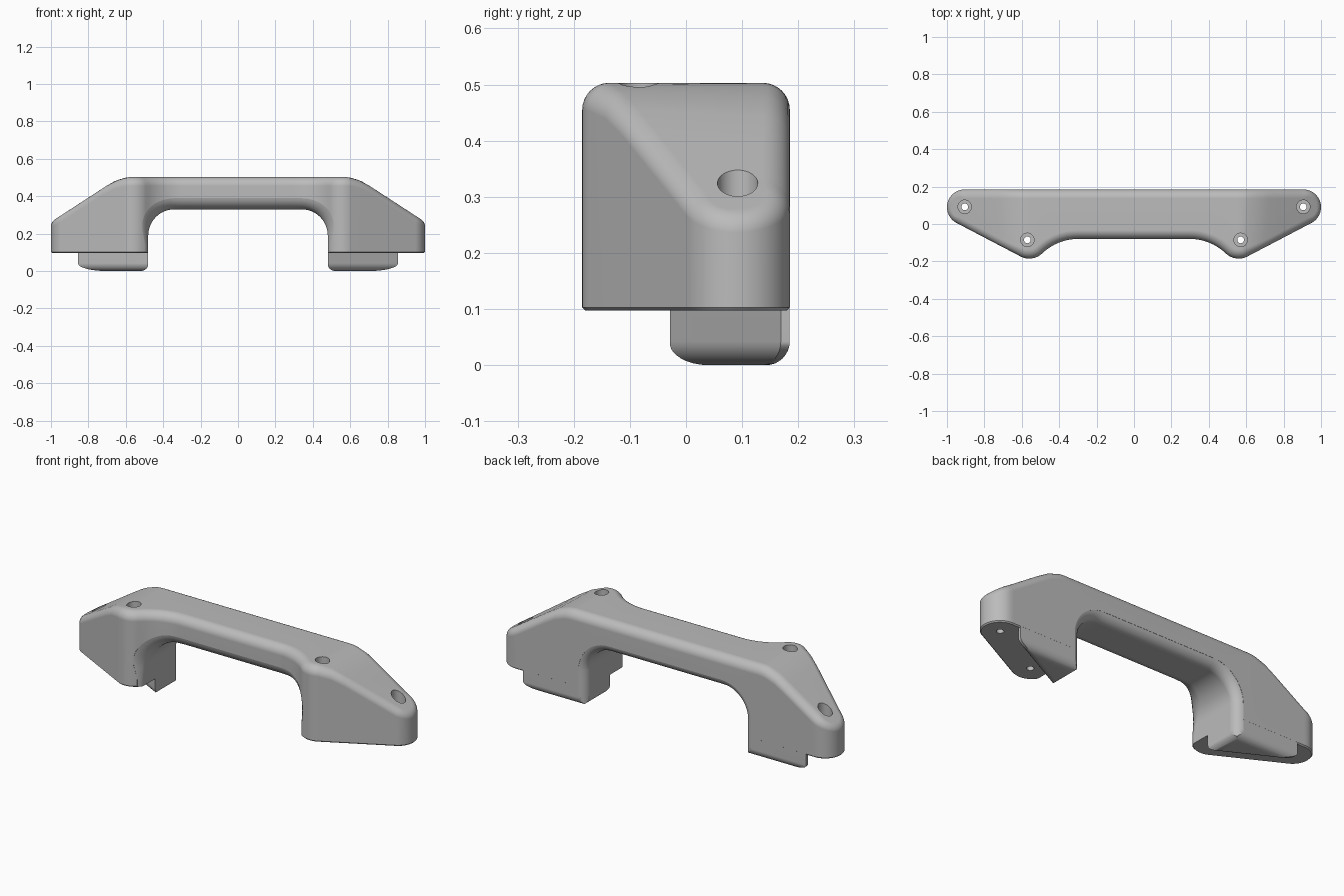
import bpy, bmesh
from math import sin, cos, pi, radians, atan2, sqrt, hypot

if "Cube" in bpy.data.objects:
    bpy.data.objects.remove(bpy.data.objects["Cube"], do_unlink=True)

GREY = (0.5, 0.5, 0.5, 1)
mat = bpy.data.materials.new("plain_grey")
mat.use_nodes = True
mat.diffuse_color = GREY
mat.node_tree.nodes["Principled BSDF"].inputs["Base Color"].default_value = GREY


def loft(name, rings, top_faces=None):
    """Skin closed rings of equal length; top_faces replaces the last cap."""
    bm = bmesh.new()
    vs = [[bm.verts.new(p) for p in ring] for ring in rings]
    n = len(vs[0])
    for a, b in zip(vs, vs[1:]):
        for i in range(n):
            j = (i + 1) % n
            bm.faces.new((a[i], a[j], b[j], b[i]))
    bm.faces.new(vs[0])
    for f in top_faces or [range(n)]:
        bm.faces.new([vs[-1][i] for i in f])
    bmesh.ops.remove_doubles(bm, verts=bm.verts[:], dist=1e-5)
    bmesh.ops.recalc_face_normals(bm, faces=bm.faces[:])
    me = bpy.data.meshes.new(name)
    bm.to_mesh(me)
    bm.free()
    me.materials.append(mat)
    ob = bpy.data.objects.new(name, me)
    bpy.context.collection.objects.link(ob)
    return ob


def boolean(target, tool, op):
    tool.hide_render = True
    m = target.modifiers.new("cut", 'BOOLEAN')
    m.operation, m.solver, m.object = op, 'EXACT', tool
    bpy.context.view_layer.objects.active = target
    bpy.ops.object.modifier_apply(modifier=m.name)
    bpy.data.objects.remove(tool, do_unlink=True)


def arc(cx, cy, r, a0, a1, n):
    return [(cx + r * cos(radians(a0 + (a1 - a0) * i / n)),
             cy + r * sin(radians(a0 + (a1 - a0) * i / n))) for i in range(n + 1)]


# Plan outline, +x half: front edge with the swelling at the foot, then the back edge
BACK, TIP = 0.185, (0.905, 0.09)
front = [(0, -0.08), (0.1, -0.08), (0.2, -0.08)]
front += arc(0.30, -0.354, 0.274, 90, 46, 8)
front += arc(0.56, -0.085, 0.1, 226, 297.5, 12)[1:]
x0, y0 = front[-1]
tip_front = arc(*TIP, 0.095, -62.5, 0, 10)
x1, y1 = tip_front[0]
front += [(x0 + (x1 - x0) * k / 6, y0 + (y1 - y0) * k / 6) for k in range(1, 6)]
back = [(min(x, TIP[0]), BACK) for x, y in front]
front += tip_front
back += arc(*TIP, 0.095, 90, 0, 10)
n = len(front) - 1
loop = [(-x, y) for x, y in front[::-1]] + front[1:]
loop += back[-2::-1] + [(-x, y) for x, y in back[1:-1]]


def front_y(x):
    x = abs(x)
    for (xa, ya), (xb, yb) in zip(front, front[1:]):
        if xa <= x <= xb:
            return ya + (yb - ya) * (x - xa) / max(xb - xa, 1e-9)
    return TIP[1]


def top_z(x):
    """Flat top easing into the sloped shoulder."""
    x, a, b, s = abs(x), 0.56, 0.70, 0.65
    if x < a:
        return 0.503
    if x < b:
        return 0.503 - s * (x - a) ** 2 / (2 * (b - a))
    return 0.503 - s * (b - a) / 2 - s * (x - b)


# Body: walls up from the foot plane, rolled top edge, ruled top surface
R, STEPS = 0.048, 8
rings = [[] for _ in range(STEPS + 3)]
for i, (x, y) in enumerate(loop):
    (xa, ya), (xb, yb) = loop[i - 1], loop[(i + 1) % len(loop)]
    L = hypot(xb - xa, yb - ya)
    nx, ny = -(yb - ya) / L, (xb - xa) / L
    z = top_z(x)
    m = (top_z(x + nx * R) - z) / R
    zc = z + m * R - R * sqrt(1 + m * m)
    a1 = atan2(1, -m)
    rings[0].append((x + nx * 0.006, y + ny * 0.006, 0.097))
    rings[1].append((x, y, 0.103))
    for k in range(STEPS + 1):
        a = pi + (a1 - pi) * k / STEPS
        d = R * (1 + cos(a))
        rings[k + 2].append((x + nx * d, y + ny * d, zc + R * sin(a)))
cap = []
for j in range(2 * n):
    quad = [j, j + 1, (4 * n - j - 1) % (4 * n), (4 * n - j) % (4 * n)]
    cap.append(list(dict.fromkeys(quad)))
body = loft("handle_body", rings, cap)

# Locating tabs under the feet, rounded at the bottom
tab = [(0.478, -0.03), (0.478, 0.1848), (0.856, 0.1848), (0.856, 0.169)]
cx, cy, r = 0.559, 0.104, 0.042
for s in (-1, 1):
    rings = [[(s * x, y, 0.16) for x, y in tab]]
    for k in range(9):
        a = pi / 2 * k / 8
        f = 1 - r * (1 - cos(a)) / 0.081
        rings.append([(s * (cx + (x - cx) * f), cy + (y - cy) * f, r - r * sin(a))
                      for x, y in tab])
    boolean(body, loft("tab", rings), 'UNION')

# Hand opening: arch path with normals, flared towards both sides for rolled edges
half = [((0.1, 0.33), (0, 1)), ((0.2, 0.33), (0, 1)), ((0.3, 0.33), (0, 1))]
for k in range(13):
    a = pi / 2 * (1 - k / 12)
    half.append(((0.34 + 0.14 * cos(a), 0.19 + 0.14 * sin(a)), (cos(a), sin(a))))
half += [((0.48, z), (1, 0)) for z in (0.14, 0.1, 0.05, -0.1)]
path = [((-p[0], p[1]), (-q[0], q[1])) for p, q in half[::-1]] + half


def front_radius(z):
    t = min(max((z - 0.14) / 0.17, 0), 1)
    return 0.02 + 0.055 * t * t * (3 - 2 * t)


def opening_ring(theta, side, outside=False):
    ring = []
    for (x, z), (nx, nz) in path:
        r = 0.052 if side > 0 else front_radius(z)
        f, d = r * (1 - sin(theta)), r * (1 - cos(theta))
        qx = x + nx * f
        y = BACK - d if side > 0 else front_y(qx) + d
        ring.append((qx, side * 0.4 if outside else y, z + nz * f))
    return ring


angles = [radians(12 + 78 * k / 9) for k in range(10)]
rings = [opening_ring(angles[0], -1, True)] + [opening_ring(a, -1) for a in angles]
rings += [opening_ring(a, 1) for a in angles[::-1]] + [opening_ring(angles[0], 1, True)]
boolean(body, loft("opening_cutter", rings), 'DIFFERENCE')

# Counterbored screw holes
for s in (-1, 1):
    for x, y, floor in ((0.905, 0.092, 0.24), (0.57, -0.085, 0.43)):
        rings = [[(px, py, z) for px, py in arc(s * x, y, r, 0, 348.75, 31)]
                 for r, z in ((0.018, -0.1), (0.018, floor), (0.036, floor), (0.036, 0.7))]
        boolean(body, loft("hole_cutter", rings), 'DIFFERENCE')

# Smooth shading with crisp hard edges
bpy.ops.object.select_all(action='DESELECT')
body.select_set(True)
bpy.context.view_layer.objects.active = body
bpy.ops.object.shade_smooth_by_angle(angle=radians(32))
wn = body.modifiers.new("weighted_normals", 'WEIGHTED_NORMAL')
wn.keep_sharp = True
